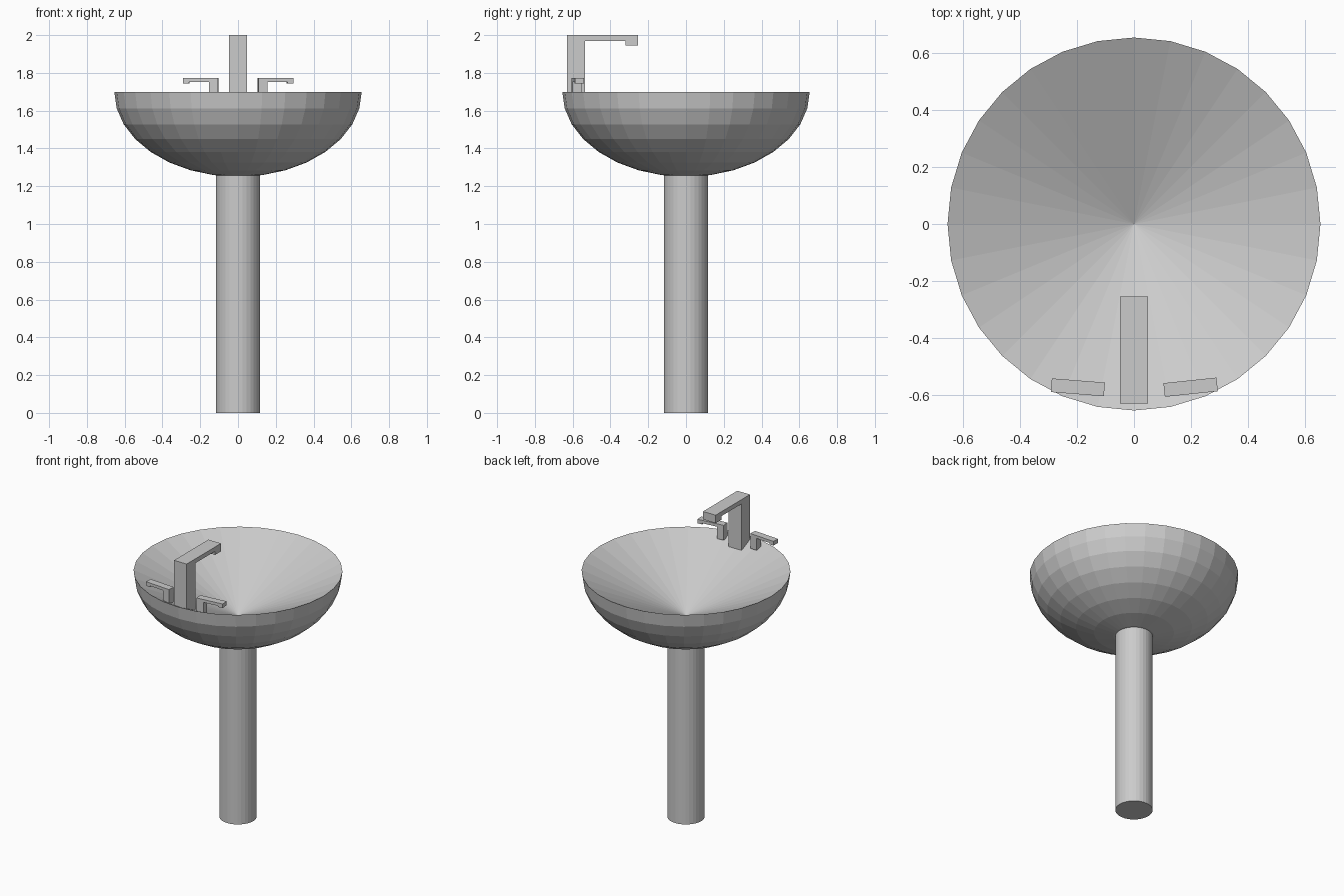
import bpy, bmesh, math
from mathutils import Matrix, Vector

if "Cube" in bpy.data.objects:
    bpy.data.objects.remove(bpy.data.objects["Cube"])

SEG = 32
RIM_Z, RIM_R, DEPTH = 1.70, 0.655, 0.45


def make_object(name, bm):
    bmesh.ops.recalc_face_normals(bm, faces=bm.faces)
    mesh = bpy.data.meshes.new(name)
    bm.to_mesh(mesh)
    bm.free()
    ob = bpy.data.objects.new(name, mesh)
    bpy.context.collection.objects.link(ob)
    return ob


def lathe(name, profile):
    """Spin an (r, z) profile around the z axis."""
    bm = bmesh.new()
    verts = [bm.verts.new((0, r, z)) for r, z in profile]
    edges = [bm.edges.new(pair) for pair in zip(verts, verts[1:])]
    bmesh.ops.spin(bm, geom=verts + edges, cent=(0, 0, 0), axis=(0, 0, 1),
                   angle=math.tau, steps=SEG, use_duplicate=False)
    bmesh.ops.remove_doubles(bm, verts=bm.verts, dist=1e-4)
    return make_object(name, bm)


def hook(name, outline, width, origin, angle):
    """Extrude a side outline (distance, z) to a width, turned about z."""
    bm = bmesh.new()
    face = bm.faces.new([bm.verts.new((d, -width / 2, z)) for d, z in outline])
    out = bmesh.ops.extrude_face_region(bm, geom=[face])
    moved = [g for g in out["geom"] if isinstance(g, bmesh.types.BMVert)]
    bmesh.ops.translate(bm, verts=moved, vec=(0, width, 0))
    bm.transform(Matrix.Translation(Vector(origin)) @ Matrix.Rotation(angle, 4, 'Z'))
    return make_object(name, bm)


# Bowl: lower half of a flattened sphere, closed on top by a conical basin
bowl = [(0, RIM_Z - 0.31)]
for i in range(9):
    a = i * math.pi / 16
    bowl.append((RIM_R * math.cos(a), RIM_Z - DEPTH * math.sin(a)))
lathe("bowl", bowl)

# Pedestal column
lathe("pedestal", [(0, 0), (0.117, 0), (0.117, 1.265), (0, 1.265)])

# Tap: upright, spout and downturned tip
tap = [(0, 1.65), (0.095, 1.65), (0.095, 1.97), (0.31, 1.97),
       (0.31, 1.945), (0.375, 1.945), (0.375, 2.0), (0, 2.0)]
hook("tap", tap, 0.097, (0, -0.63, 0), math.pi / 2)

# Lever handles either side of the tap
lever = [(0, 1.67), (0.049, 1.67), (0.049, 1.753), (0.154, 1.753),
         (0.154, 1.745), (0.187, 1.745), (0.187, 1.773), (0, 1.773)]
hook("right_handle", lever, 0.048, (0.106, -0.583, 0), math.radians(6))
hook("left_handle", lever, 0.048, (-0.104, -0.581, 0), math.radians(180 - 4.5))
